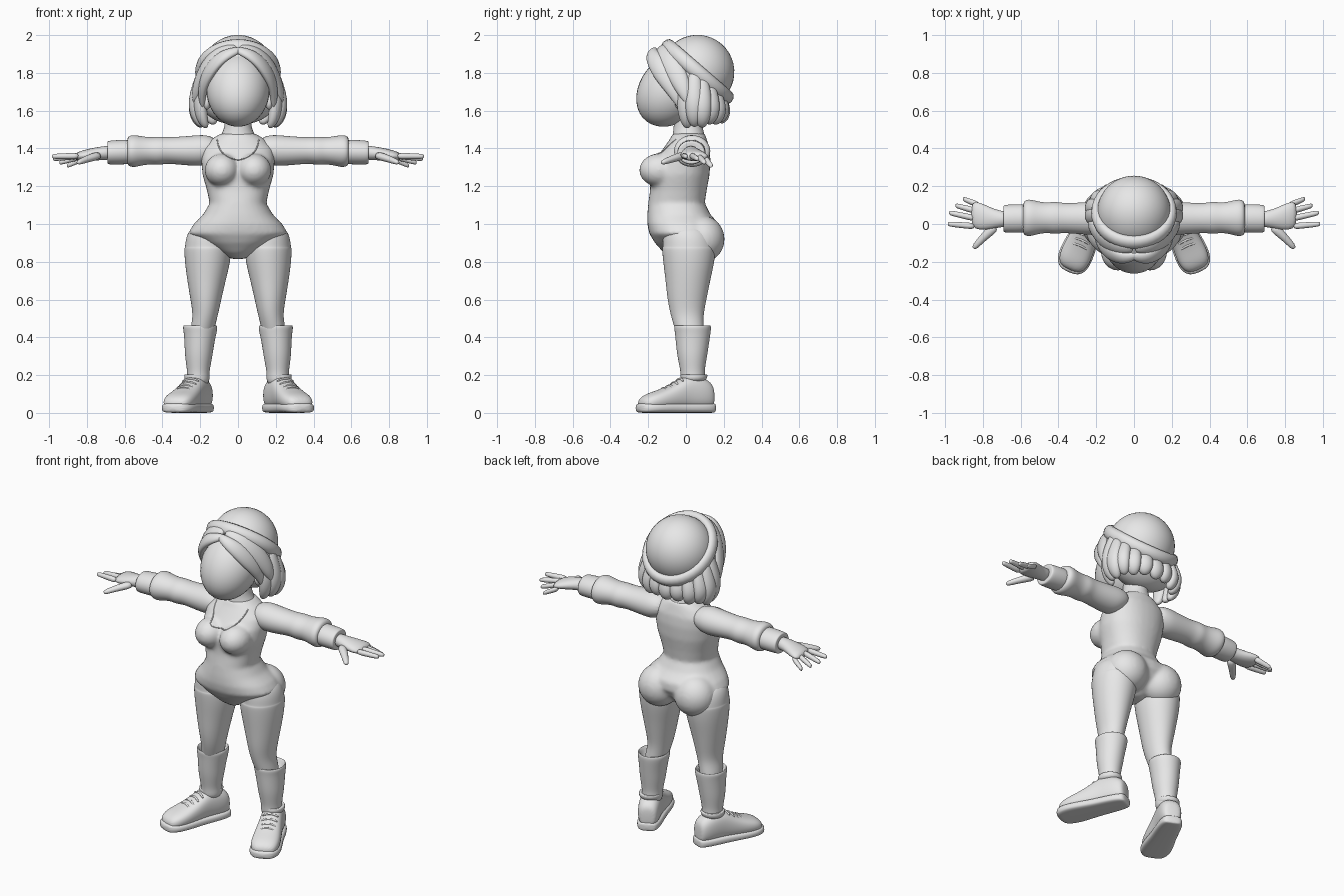
import bpy, bmesh, math
from mathutils import Vector, Matrix

grey = bpy.data.materials.new("plain_grey")
grey.diffuse_color = (0.8, 0.8, 0.8, 1)


def finish(name, bm, mirror=False, sub=0):
    """Turn a bmesh into a smooth object, optionally mirrored and subdivided."""
    bmesh.ops.recalc_face_normals(bm, faces=bm.faces)
    me = bpy.data.meshes.new(name)
    bm.to_mesh(me)
    bm.free()
    for f in me.polygons:
        f.use_smooth = True
    me.materials.append(grey)
    ob = bpy.data.objects.new(name, me)
    bpy.context.collection.objects.link(ob)
    if mirror:
        ob.modifiers.new("mirror", 'MIRROR').use_mirror_merge = False
    if sub:
        s = ob.modifiers.new("subdivide", 'SUBSURF')
        s.levels = s.render_levels = sub
    return ob


def loft(bm, rings, axis='Z', n=14, p=1.0, mat=Matrix(), centre=None):
    """Skin rings (x, y, z, ru, rv); with a centre, rings follow the path."""
    frames = {'Z': ((1, 0, 0), (0, 1, 0)), 'X': ((0, 1, 0), (0, 0, 1)),
              'Y': ((1, 0, 0), (0, 0, 1))}
    pts = [Vector(r[:3]) for r in rings]
    loops = []
    for i, r in enumerate(rings):
        if centre:
            t = pts[min(i + 1, len(pts) - 1)] - pts[max(i - 1, 0)]
            out = pts[i] - Vector(centre)
            u = t.cross(out).normalized()
            v = u.cross(t).normalized()
        else:
            u, v = map(Vector, frames[axis])
        ring = []
        for k in range(n):
            a = math.tau * k / n
            c, s = math.cos(a), math.sin(a)
            c = math.copysign(abs(c) ** p, c)
            s = math.copysign(abs(s) ** p, s)
            ring.append(bm.verts.new(mat @ (pts[i] + u * c * r[3] + v * s * r[4])))
        loops.append(ring)
    for a, b in zip(loops, loops[1:]):
        for k in range(n):
            bm.faces.new((a[k], a[(k + 1) % n], b[(k + 1) % n], b[k]))
    bm.faces.new(loops[0][::-1])
    bm.faces.new(loops[-1])


def ball(bm, loc, rad, seg=28, shear=0.0):
    m = Matrix.Translation(loc) @ Matrix.Diagonal((*rad, 1))
    r = bmesh.ops.create_uvsphere(bm, u_segments=seg, v_segments=seg // 2, radius=1, matrix=m)
    for v in r['verts']:
        v.co.y += (v.co.z - loc[2]) * shear


def part(name, rings, mirror=True, sub=2, **kw):
    bm = bmesh.new()
    loft(bm, rings, **kw)
    return finish(name, bm, mirror, sub)


# body suit: torso sections (z, half width, front y, back y) with bust and seat
torso = [(0.815, .035, -.07, .05), (0.85, .10, -.12, .10), (0.90, .19, -.165, .15),
         (0.95, .265, -.195, .18), (1.00, .235, -.205, .175), (1.05, .185, -.205, .13),
         (1.11, .15, -.20, .10), (1.18, .165, -.19, .11), (1.26, .188, -.19, .125),
         (1.34, .195, -.165, .13), (1.40, .19, -.12, .125), (1.45, .14, -.085, .11),
         (1.48, .09, -.07, .10)]
bm = bmesh.new()
loft(bm, [(0, (f + b) / 2, z, w, (b - f) / 2) for z, w, f, b in torso], n=32, p=0.9)
for s in (-1, 1):
    ball(bm, (s * .085, -.14, 1.285), (.092, .108, .088))
    ball(bm, (s * .125, .085, .92), (.125, .12, .125))
suit = finish("body_suit", bm)
rm = suit.modifiers.new("blend", 'REMESH')
rm.mode, rm.voxel_size, rm.use_smooth_shade = 'VOXEL', 0.011, True
sm = suit.modifiers.new("soften", 'SMOOTH')
sm.factor, sm.iterations = 0.5, 8

# scooped neckline laid on the chest
bpy.context.view_layer.update()
ev = suit.evaluated_get(bpy.context.evaluated_depsgraph_get())
line = []
for i in range(25):
    a = math.pi * i / 24
    hit, loc, _, _ = ev.ray_cast(Vector((.11 * math.cos(a), -1, 1.45 - .11 * math.sin(a))),
                                 Vector((0, 1, 0)))
    if hit:
        line.append((*loc, .004, .004))
if len(line) > 3:
    part("neckline", line, mirror=False, sub=1, n=6, centre=(0, 0.1, 1.3))

# neck
part("neck", [(0, .015, 1.40, .12, .10), (0, .015, 1.46, .10, .09), (0, .012, 1.50, .075, .08),
              (0, .01, 1.56, .07, .075), (0, .01, 1.64, .07, .075)], mirror=False)

# legs, with a slight stocking edge at the top of the thigh
part("leg", [(.15, .0, 1.0, .08, .10), (.155, .01, .95, .118, .135), (.16, .015, .89, .122, .14),
             (.16, .015, .875, .123, .141), (.16, .015, .872, .127, .145),
             (.161, .015, .80, .123, .138), (.167, .01, .70, .103, .12),
             (.17, .005, .60, .083, .105), (.172, .005, .52, .067, .088),
             (.185, .015, .46, .065, .08), (.20, .03, .38, .06, .07)], n=18)

# boot socks with a rolled top
part("sock", [(.20, .035, .40, .05, .06), (.20, .035, .457, .078, .086),
              (.20, .035, .467, .088, .096), (.20, .035, .452, .094, .10),
              (.20, .036, .425, .088, .096), (.205, .034, .36, .079, .088),
              (.208, .033, .30, .074, .08), (.21, .034, .23, .061, .066),
              (.21, .036, .20, .06, .065), (.21, .036, .14, .06, .065)], n=18)

# shoes: upper, sole, collar and laces, toes turned outwards
turn = Matrix.Translation((.175, .14, 0)) @ Matrix.Rotation(math.radians(23.5), 4, 'Z')
upper = [(0, .035, .03, .13), (.015, .058, .02, .165), (.07, .068, .015, .195),
         (.14, .068, .015, .205), (.19, .072, .015, .18), (.25, .079, .015, .145),
         (.32, .086, .015, .118), (.38, .08, .015, .10), (.418, .05, .02, .07)]
part("shoe", [(0, -y, (a + b) / 2, w, (b - a) / 2) for y, w, a, b in upper],
     axis='Y', p=0.8, mat=turn, n=16)
part("shoe_sole", [(0, -y, .026, w, .026) for y, w in
                   ((-.008, .04), (.01, .062), (.08, .074), (.18, .076), (.26, .086),
                    (.33, .093), (.39, .086), (.432, .05))],
     axis='Y', p=0.55, mat=turn, n=16)
part("shoe_collar", [(0, -.11, .16, .064, .064), (0, -.105, .195, .07, .074),
                     (0, -.105, .208, .066, .07), (0, -.105, .2, .05, .05)], mat=turn, n=16)
bm = bmesh.new()
for y, z in ((.19, .178), (.22, .160), (.25, .143), (.28, .130)):
    loft(bm, [(x, -y - .1 * abs(x) + .004, z + .004 - 6 * x * x, .007, .007)
              for x in (-.05, -.025, 0, .025, .05)], axis='X', n=6, mat=turn)
finish("shoe_laces", bm, True, 1)

# sleeves with a gathered fold, then cuffs
part("sleeve", [(.10, .03, 1.40, .07, .05), (.17, .03, 1.392, .09, .082), (.22, .03, 1.388, .09, .083),
                (.32, .03, 1.388, .082, .074), (.38, .032, 1.39, .08, .071),
                (.42, .033, 1.387, .088, .077), (.46, .033, 1.388, .08, .072),
                (.51, .033, 1.387, .088, .078), (.55, .033, 1.386, .10, .088),
                (.58, .032, 1.386, .096, .082), (.59, .03, 1.385, .07, .06)], axis='X', n=18)
part("sleeve_cuff", [(.56, .03, 1.382, .07, .062), (.58, .03, 1.382, .077, .067),
                     (.68, .028, 1.378, .076, .065), (.694, .028, 1.378, .07, .06),
                     (.69, .028, 1.378, .05, .045)], axis='X', n=18)

# hands
bm = bmesh.new()
loft(bm, [(.66, .026, 1.378, .042, .04), (.71, .026, 1.376, .045, .038),
          (.76, .03, 1.37, .06, .036), (.82, .042, 1.362, .078, .03),
          (.865, .052, 1.355, .07, .022)], axis='X', n=12)
fingers = [((.84, -.012, 1.36), (.985, .0, 1.358)), ((.84, .03, 1.362), (.98, .06, 1.345)),
           ((.84, .07, 1.355), (.945, .098, 1.325)), ((.82, .10, 1.348), (.905, .133, 1.308))]
for a, b in fingers:
    a, b = Vector(a), Vector(b)
    loft(bm, [(*a.lerp(b, t), r, r) for t, r in
              ((0, .019), (.35, .018), (.7, .016), (.95, .014), (1, .008))], axis='X', n=8)
loft(bm, [(.73, -.01, 1.365, .03, .024), (.775, -.05, 1.352, .026, .023),
          (.81, -.085, 1.34, .021, .019), (.84, -.118, 1.328, .018, .016),
          (.85, -.13, 1.324, .009, .009)], n=8, centre=(.8, -.06, 1.0))
finish("hand", bm, True, 1)

# head and ears
bm = bmesh.new()
ball(bm, (0, -.07, 1.715), (.168, .187, .2), 36, 0.25)
finish("head", bm)
bm = bmesh.new()
ball(bm, (.165, -.03, 1.645), (.02, .03, .04), 16)
finish("ear", bm, True)

# hair: inner mass, bob locks round the back, parted fringe in front
bm = bmesh.new()
ball(bm, (0, .07, 1.65), (.20, .125, .125))
ball(bm, (0, .02, 1.79), (.20, .18, .16))
finish("hair_mass", bm)
bm = bmesh.new()
for i in range(13):
    a = math.radians(-120 + 20 * i)
    s, c = math.sin(a), math.cos(a)
    top = 1.81 - .115 * c
    low = 1.505 + .03 * max(c, 0) + .008 * (i % 2)
    path = []
    for t, k, w, d in ((0, .82, .03, .03), (.3, .96, .05, .036), (.6, 1.06, .054, .04),
                       (.85, 1.0, .045, .034), (1, .86, .018, .016)):
        path.append((s * .222 * k, .065 + c * .13 * k, top + (low - top) * t, w, d))
    loft(bm, path, n=8, centre=(0, .065, 1.66))
finish("hair_locks", bm, sub=2)
bm = bmesh.new()
loft(bm, [(-.02, -.165, 1.925, .02, .015), (.05, -.185, 1.905, .036, .025),
          (.11, -.165, 1.865, .05, .028), (.158, -.125, 1.80, .055, .03),
          (.186, -.08, 1.73, .045, .026), (.192, -.045, 1.66, .028, .02),
          (.185, -.03, 1.61, .008, .008)], n=10, centre=(0, -.05, 1.74))
loft(bm, [(0, -.13, 1.935, .03, .02), (.09, -.125, 1.915, .05, .026),
          (.16, -.085, 1.85, .06, .03), (.205, -.03, 1.76, .055, .03),
          (.225, .0, 1.68, .035, .025), (.225, .01, 1.63, .01, .01)], n=10, centre=(0, 0, 1.76))
finish("hair_fringe", bm, True, 2)

# tilted hat: dome and rolled brim
tilt = Matrix.Translation((0, .06, 1.805)) @ Matrix.Rotation(math.radians(-41), 4, 'X')
bm = bmesh.new()
bmesh.ops.create_uvsphere(bm, u_segments=36, v_segments=20, radius=.196, matrix=tilt)
bmesh.ops.bisect_plane(bm, geom=bm.verts[:] + bm.edges[:] + bm.faces[:], clear_inner=True,
                       plane_co=tilt.translation, plane_no=tilt.to_3x3() @ Vector((0, 0, 1)))
finish("hat_dome", bm)
bm = bmesh.new()
rows = []
for i in range(40):
    a = math.tau * i / 40
    row = []
    for j in range(12):
        b = math.tau * j / 12
        r = .197 + .03 * math.cos(b)
        row.append(bm.verts.new(tilt @ Vector((r * math.cos(a), 1.06 * r * math.sin(a),
                                               .04 * math.sin(b)))))
    rows.append(row)
for i in range(40):
    for j in range(12):
        a, b, k = rows[i], rows[(i + 1) % 40], (j + 1) % 12
        bm.faces.new((a[j], b[j], b[k], a[k]))
finish("hat_brim", bm)
